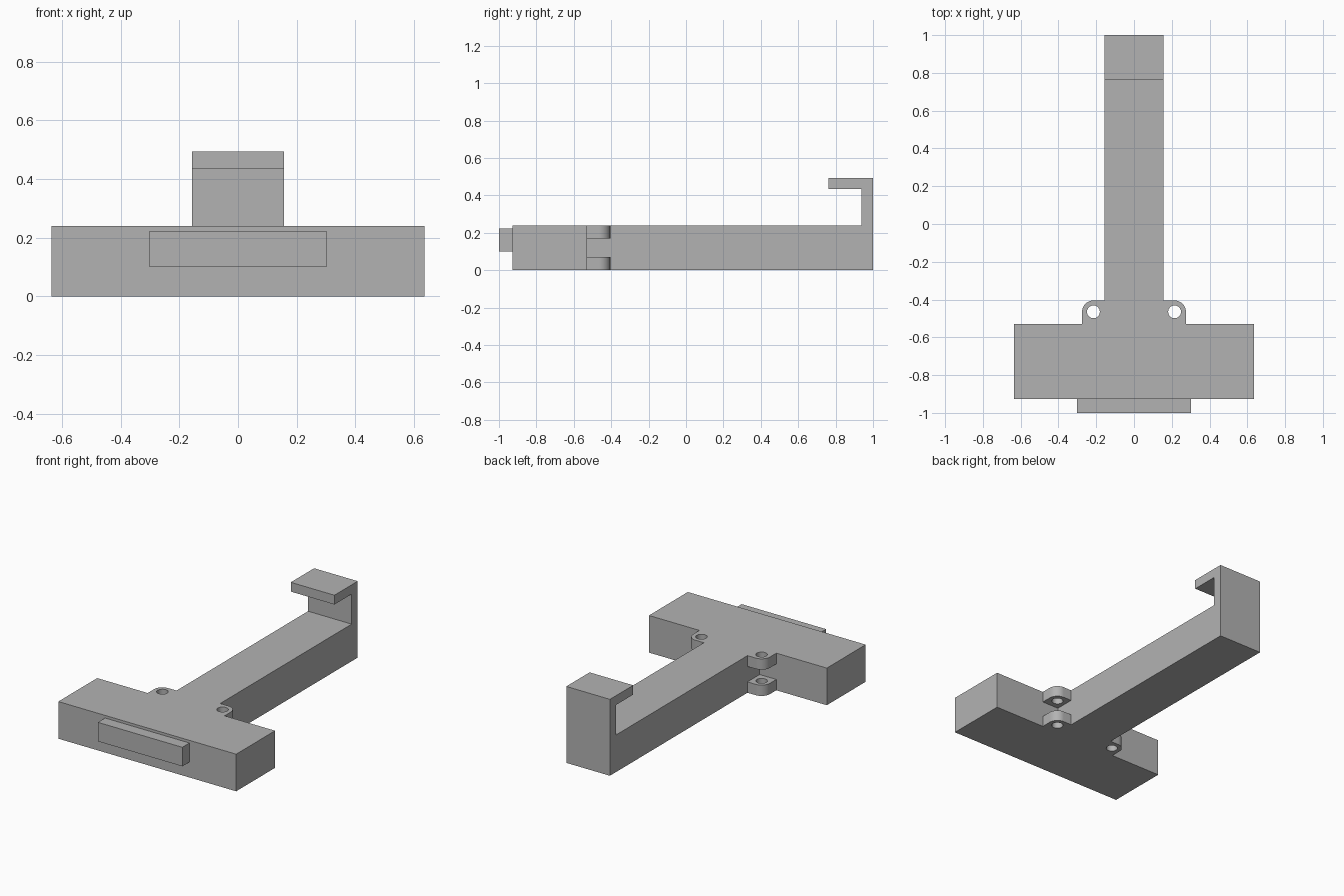
import bpy
import bmesh
from math import sin, cos, pi
from mathutils import Vector

cube = bpy.data.objects.get("Cube")
if cube:
    bpy.data.objects.remove(cube, do_unlink=True)

grey = bpy.data.materials.new("plain grey")
grey.use_nodes = True
colour = (0.45, 0.45, 0.45, 1)
grey.diffuse_color = colour
grey.node_tree.nodes["Principled BSDF"].inputs["Base Color"].default_value = colour


def extrude(name, points, offset):
    """Solid made by sweeping a closed 3D outline along an offset."""
    bm = bmesh.new()
    face = bm.faces.new([bm.verts.new(p) for p in points])
    swept = bmesh.ops.extrude_face_region(bm, geom=[face])["geom"]
    bmesh.ops.translate(bm, vec=Vector(offset),
                        verts=[g for g in swept if isinstance(g, bmesh.types.BMVert)])
    bmesh.ops.recalc_face_normals(bm, faces=bm.faces)
    mesh = bpy.data.meshes.new(name)
    bm.to_mesh(mesh)
    bm.free()
    mesh.materials.append(grey)
    obj = bpy.data.objects.new(name, mesh)
    bpy.context.collection.objects.link(obj)
    return obj


def box(name, half_width, y0, y1, z0, z1):
    outline = [(-half_width, y0, z0), (half_width, y0, z0),
               (half_width, y1, z0), (-half_width, y1, z0)]
    return extrude(name, outline, (0, 0, z1 - z0))


def arc(x, y, radius, start, end, steps):
    angles = [start + (end - start) * i / steps for i in range(steps + 1)]
    return [(x + radius * cos(a), y + radius * sin(a)) for a in angles]


def combine(target, tool, operation):
    """Apply a boolean and discard the tool."""
    mod = target.modifiers.new("join", 'BOOLEAN')
    mod.operation, mod.solver, mod.object = operation, 'EXACT', tool
    bpy.context.view_layer.objects.active = target
    bpy.ops.object.modifier_apply(modifier=mod.name)
    bpy.data.objects.remove(tool, do_unlink=True)


height = 0.24
hole_x, hole_y = 0.215, -0.465

# Crossbar with long arm and hooked end
frame = box("frame", 0.636, -0.927, -0.53, 0, height)
side = [(-0.7, 0), (1, 0), (1, 0.494), (0.762, 0.494),
        (0.762, 0.434), (0.938, 0.434), (0.938, height), (-0.7, height)]
arm = extrude("hooked_arm", [(-0.156, y, z) for y, z in side], (0.312, 0, 0))
combine(frame, arm, 'UNION')

# Paired rounded lugs in the corners, each with a pin hole
for sign in (-1, 1):
    for z in (0, 0.17):
        plan = [(0.1, -0.6), (0.275, -0.6)]
        plan += arc(hole_x, hole_y, 0.06, 0, pi / 2, 12) + [(0.1, -0.405)]
        lug = extrude("lug", [(sign * x, y, z) for x, y in plan], (0, 0, 0.07))
        combine(frame, lug, 'UNION')
    for z in (-0.02, 0.16):
        ring = arc(sign * hole_x, hole_y, 0.034, 0, 2 * pi, 32)[:-1]
        pin = extrude("pin_hole", [(x, y, z) for x, y in ring], (0, 0, 0.1))
        combine(frame, pin, 'DIFFERENCE')

# Raised pad on the front face
combine(frame, box("front_pad", 0.302, -1, -0.9, 0.1, 0.223), 'UNION')

# Smooth the round lugs and holes, keep the edges sharp
bpy.ops.object.select_all(action='DESELECT')
frame.select_set(True)
bpy.context.view_layer.objects.active = frame
bpy.ops.object.shade_smooth_by_angle(angle=0.6)
